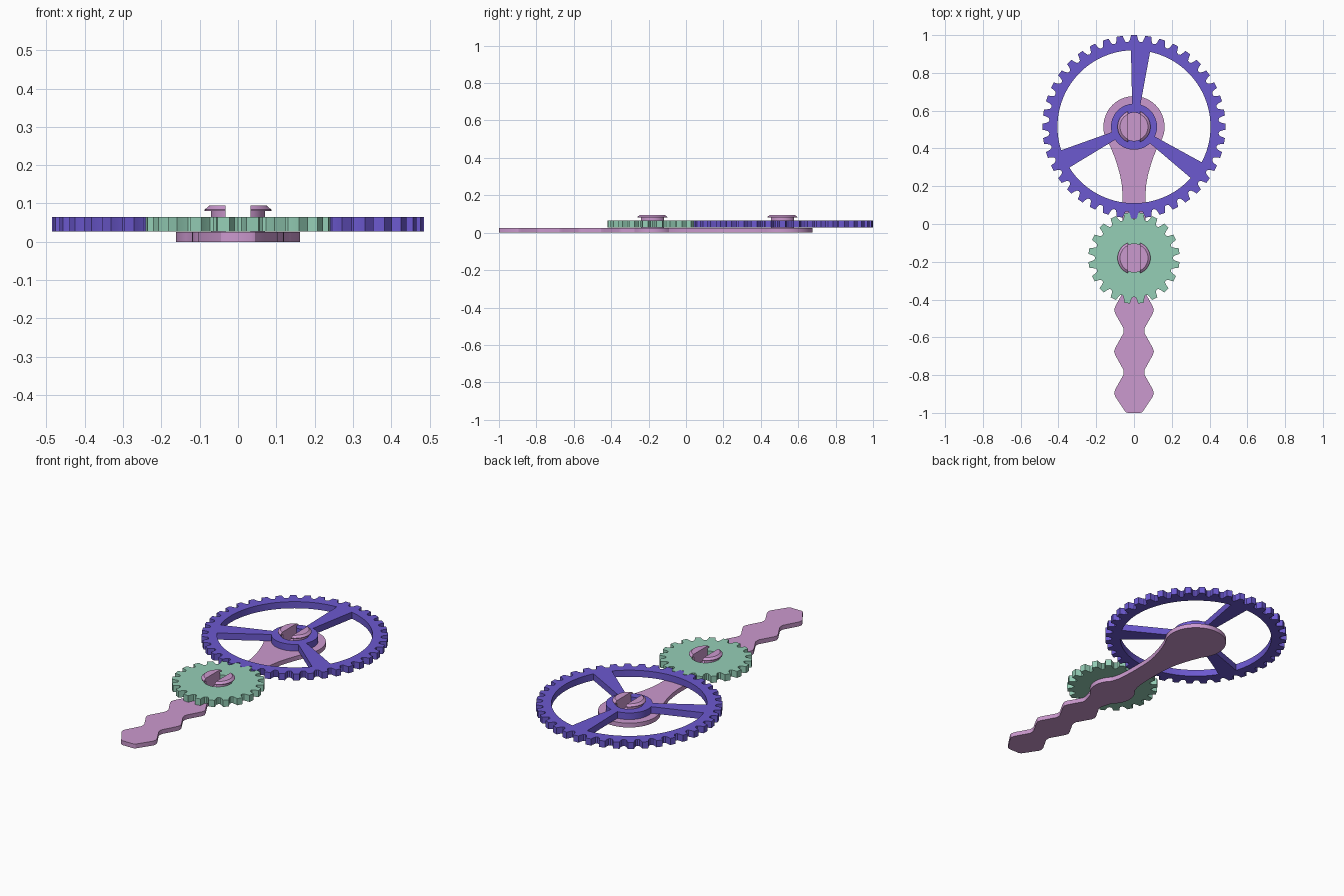
import bpy, bmesh
from math import sin, cos, pi, radians, acos, atan2, degrees

cube = bpy.data.objects.get("Cube")
if cube:
    bpy.data.objects.remove(cube, do_unlink=True)

BIG_Y, SMALL_Y = 0.515, -0.18        # axle positions
PLATE_TOP, GEAR_LOW, GEAR_TOP = 0.025, 0.027, 0.065


def material(name, rgb):
    m = bpy.data.materials.new(name)
    m.use_nodes = True
    m.diffuse_color = (*rgb, 1)
    m.node_tree.nodes["Principled BSDF"].inputs["Base Color"].default_value = (*rgb, 1)
    return m


violet = material("violet", (0.15, 0.10, 0.63))
mint = material("mint green", (0.30, 0.62, 0.47))
pink = material("orchid pink", (0.60, 0.32, 0.62))


def finish(name, bm, mat, y=0.0):
    bmesh.ops.remove_doubles(bm, verts=bm.verts, dist=0.0002)
    bmesh.ops.recalc_face_normals(bm, faces=bm.faces)
    mesh = bpy.data.meshes.new(name)
    bm.to_mesh(mesh)
    bm.free()
    mesh.materials.clear()
    mesh.materials.append(mat)
    obj = bpy.data.objects.new(name, mesh)
    obj.location.y = y
    bpy.context.collection.objects.link(obj)
    bpy.ops.object.select_all(action='DESELECT')
    obj.select_set(True)
    bpy.context.view_layer.objects.active = obj
    bpy.ops.object.shade_smooth_by_angle(angle=radians(25))
    return obj


def arc(r, start, end, steps, cy=0.0):
    angles = [radians(start + (end - start) * i / steps) for i in range(steps + 1)]
    return [(r * cos(a), cy + r * sin(a)) for a in angles]


def slab(name, loops, low, high, mat, y=0.0):
    """Extrude a flat outline; any further loops become holes."""
    curve = bpy.data.curves.new(name, 'CURVE')
    curve.dimensions = '2D'
    curve.fill_mode = 'BOTH'
    curve.extrude = (high - low) / 2
    for loop in loops:
        spline = curve.splines.new('POLY')
        spline.points.add(len(loop) - 1)
        for p, (px, py) in zip(spline.points, loop):
            p.co = (px, py, 0, 1)
        spline.use_cyclic_u = True
    temp = bpy.data.objects.new("outline", curve)
    bpy.context.collection.objects.link(temp)
    bpy.context.view_layer.update()
    mesh = bpy.data.meshes.new_from_object(
        temp.evaluated_get(bpy.context.evaluated_depsgraph_get()))
    bm = bmesh.new()
    bm.from_mesh(mesh)
    bpy.data.objects.remove(temp, do_unlink=True)
    bpy.data.meshes.remove(mesh)
    bmesh.ops.translate(bm, verts=bm.verts, vec=(0, 0, (low + high) / 2))
    return finish(name, bm, mat, y)


def toothed(r, depth, count, phase):
    """Flat-topped teeth with rounded gullets."""
    tooth = [(-.21, 0), (.21, 0), (.27, .5), (.36, .9), (.5, 1), (.64, .9), (.73, .5)]
    pts = []
    for i in range(count):
        for f, d in tooth:
            a = phase + 2 * pi * (i + f) / count
            pts.append(((r - d * depth) * cos(a), (r - d * depth) * sin(a)))
    return pts


# Large gear: rim, three tapered spokes and a hub
RIM, HUB, HOLE = 0.405, 0.122, 0.075


def bearing(x, r):
    return degrees(acos(x / r))


windows = []
for k in range(3):
    t = 120 * k
    windows.append(arc(RIM, bearing(-.016, RIM) + t, bearing(.085, RIM) + 120 + t, 32)
                   + arc(HUB, bearing(.034, HUB) + 120 + t, bearing(-.01, HUB) + t, 12))
axle_hole = arc(HOLE, 0, 350, 35)
slab("large_gear", [toothed(0.485, 0.036, 40, pi / 2), axle_hole] + windows,
     GEAR_LOW, GEAR_TOP, violet, BIG_Y)

# Small gear: solid disc
slab("small_gear", [toothed(0.242, 0.036, 20, pi / 2 + pi / 20), axle_hole],
     GEAR_LOW, GEAR_TOP, mint, SMALL_Y)

# Base plate: round head, waisted neck, boss and wavy grip
side = arc(0.162, 90, -38, 26, BIG_Y)
side += [(.105, .36), (.088, .31), (.074, .26), (.065, .21), (.061, .16), (.06, .08),
         (.062, 0), (.068, -.05)]
side += arc(0.12, 48, -52, 14, SMALL_Y)
side += [(.06, -.32)]
for peak in (-.455, -.675, -.895):
    valley = peak + .11
    side += [(.057, valley + .015), (.055, valley), (.057, valley - .015),
             (.100, peak + .018), (.105, peak), (.100, peak - .018)]
side += [(.052, -.985), (.045, -.995), (.034, -1)]
outline = side + [(-x, y) for x, y in reversed(side[1:])]
slab("handle_plate", [outline], 0, PLATE_TOP, pink)


# Split snap pins holding each gear
def snap_half(name, sign, y):
    bm = bmesh.new()
    rings = []
    for r, z in [(.07, .02), (.07, .08), (.087, .08), (.087, .084), (.074, .095)]:
        half = degrees(acos(.033 / r))
        rings.append([bm.verts.new((sign * px, py, z))
                      for px, py in arc(r, -half, half, 20)])
    for a, b in zip(rings, rings[1:]):
        for i in range(len(a)):
            j = (i + 1) % len(a)
            bm.faces.new((a[i], a[j], b[j], b[i]))
    bm.faces.new(rings[0])
    bm.faces.new(rings[-1])
    finish(name, bm, pink, y)


for label, y in (("large", BIG_Y), ("small", SMALL_Y)):
    for side_name, sign in (("left", 1), ("right", -1)):
        snap_half(f"{label}_gear_pin_{side_name}", sign, y)
